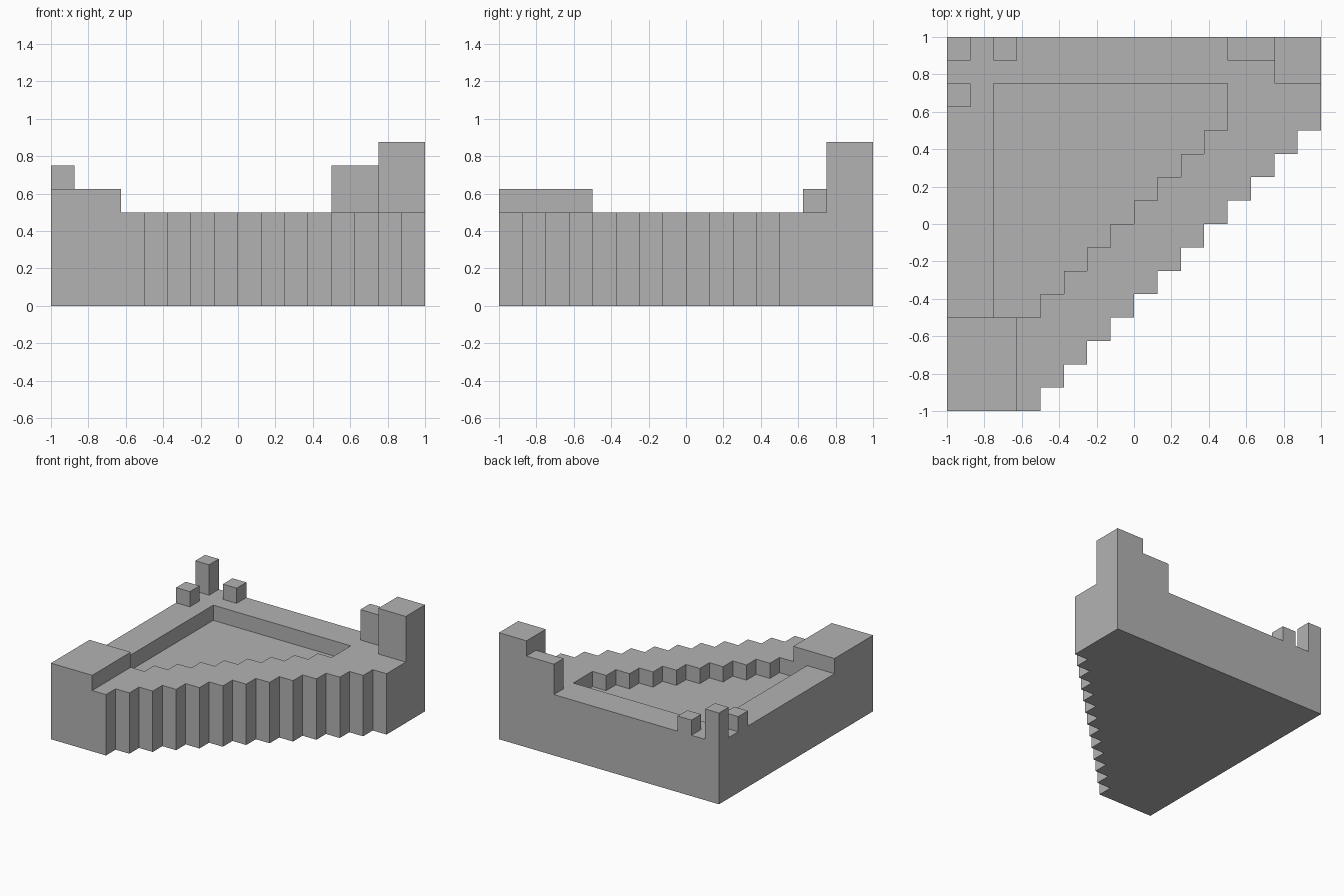
import bpy
import bmesh

U = 0.125  # one block of the layout

cube = bpy.data.objects.get("Cube")
if cube:
    bpy.data.objects.remove(cube, do_unlink=True)

stone = bpy.data.materials.new("stone grey")
stone.use_nodes = True
colour = (0.45, 0.45, 0.45, 1)
stone.diffuse_color = colour
stone.node_tree.nodes["Principled BSDF"].inputs["Base Color"].default_value = colour


def prism(name, outline, z0, z1):
    """Extrude a flat outline, given in x and y, from z0 up to z1."""
    bm = bmesh.new()
    base = bm.faces.new([bm.verts.new((x, y, z0)) for x, y in outline])
    top = bmesh.ops.extrude_face_region(bm, geom=[base], use_keep_orig=True)
    moved = [v for v in top["geom"] if isinstance(v, bmesh.types.BMVert)]
    bmesh.ops.translate(bm, verts=moved, vec=(0, 0, z1 - z0))
    bmesh.ops.recalc_face_normals(bm, faces=bm.faces)
    mesh = bpy.data.meshes.new(name)
    bm.to_mesh(mesh)
    bm.free()
    mesh.materials.append(stone)
    obj = bpy.data.objects.new(name, mesh)
    bpy.context.collection.objects.link(obj)
    return obj


def block(name, x0, x1, y0, y1, z1):
    """Box standing on the wall top."""
    return prism(name, [(x0, y0), (x1, y0), (x1, y1), (x0, y1)], WALL_TOP, z1)


def staircase(x, y, steps):
    """Zigzag running diagonally from (x, y): one block up, one block across."""
    points = [(x, y)]
    for _ in range(steps):
        y += U
        points.append((x, y))
        x += U
        points.append((x, y))
    return points


WALL_TOP = 4 * U
FLOOR = 3 * U

# Base with a stepped diagonal side
base = prism("base", [(-1, 1), (-1, -1)] + staircase(-0.5, -1, 12) + [(1, 1)], 0, WALL_TOP)

# Sunken courtyard
cutter = prism("courtyard_cutter",
               [(-0.75, 0.75), (-0.75, -0.5)] + staircase(-0.5, -0.5, 8) + [(0.5, 0.75)],
               FLOOR, WALL_TOP + U)
cutter.hide_render = True
cutter.display_type = 'WIRE'
cut = base.modifiers.new("courtyard", 'BOOLEAN')
cut.operation = 'DIFFERENCE'
cut.solver = 'EXACT'
cut.object = cutter
cutter.hide_set(True)

# Raised platform at the front
block("front_platform", -1, -0.625, -1, -0.5, 5 * U)

# Tower and its lower shoulder
block("tower", 0.75, 1, 0.75, 1, 7 * U)
block("tower_shoulder", 0.5, 0.75, 0.875, 1, 6 * U)

# Corner post with a battlement on each adjoining wall
block("corner_post", -1, -0.875, 0.875, 1, 6 * U)
block("back_battlement", -0.75, -0.625, 0.875, 1, 5 * U)
block("side_battlement", -1, -0.875, 0.625, 0.75, 5 * U)
